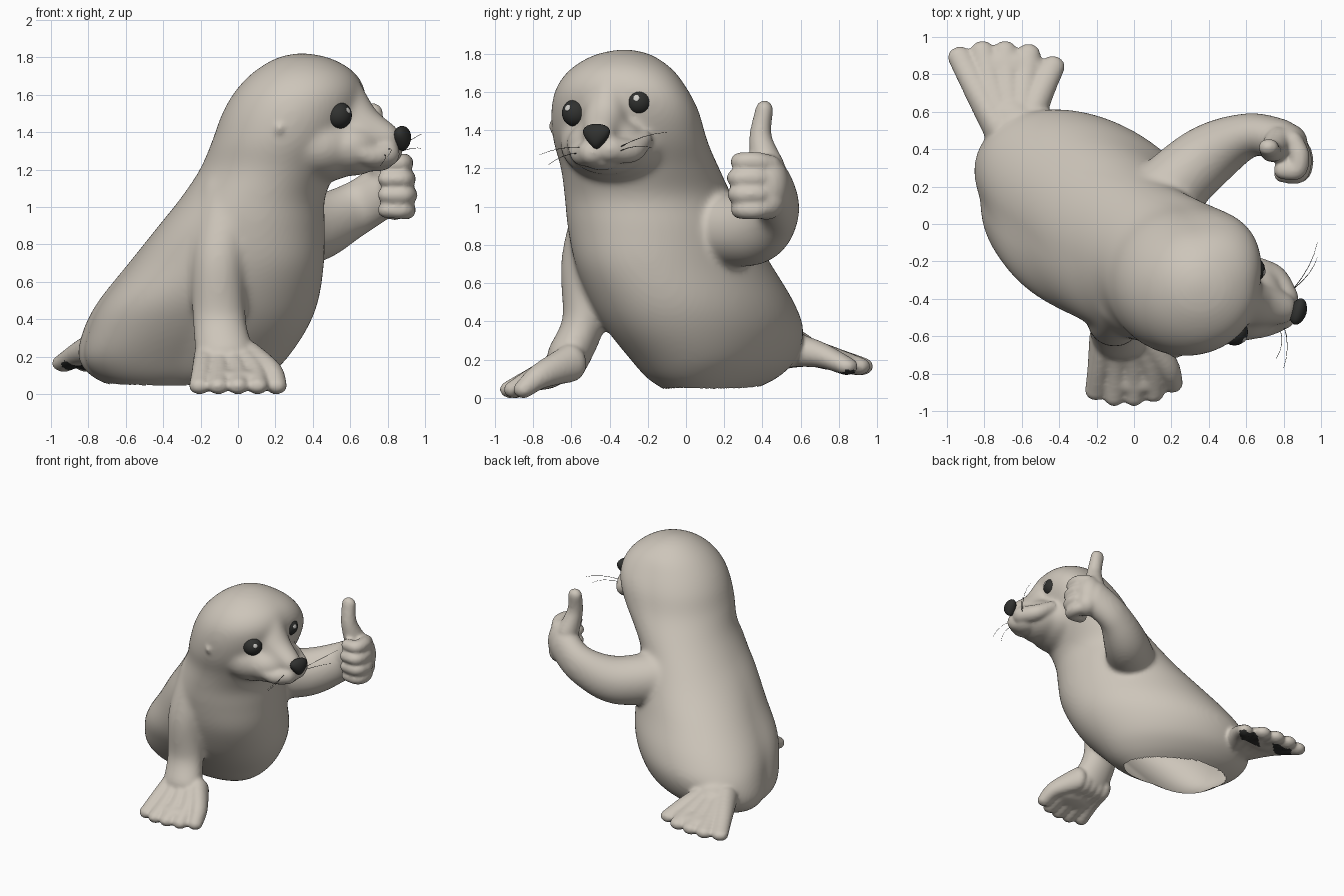
import bpy, bmesh, math
from mathutils import Matrix, Vector


def material(name, color):
    m = bpy.data.materials.new(name)
    m.diffuse_color = (*color, 1)
    return m


FUR = material("warm_grey_fur", (0.61, 0.56, 0.49))
DARK = material("near_black", (0.03, 0.031, 0.029))
GLINT = material("eye_glint", (0.62, 0.61, 0.58))
FACING = Matrix.Rotation(math.radians(-17), 4, 'Z')   # direction of the head


def make(name, bm, mat):
    bmesh.ops.recalc_face_normals(bm, faces=bm.faces[:])
    for f in bm.faces:
        f.smooth = True
    me = bpy.data.meshes.new(name)
    bm.to_mesh(me)
    bm.free()
    ob = bpy.data.objects.new(name, me)
    bpy.context.collection.objects.link(ob)
    me.materials.append(mat)
    return ob


def bake(ob):
    bpy.ops.object.select_all(action='DESELECT')
    ob.select_set(True)
    bpy.context.view_layer.objects.active = ob
    bpy.ops.object.convert(target='MESH')


def fuse(ob, iterations):
    """Merge overlapping volumes into one skin and soften it."""
    rm = ob.modifiers.new("fuse", 'REMESH')
    rm.mode = 'VOXEL'
    rm.voxel_size = 0.0135
    rm.use_smooth_shade = True
    sm = ob.modifiers.new("soften", 'SMOOTH')
    sm.factor = 0.5
    sm.iterations = iterations
    bake(ob)


def ball(bm, c, r, rot=None):
    r = r if isinstance(r, tuple) else (r, r, r)
    mtx = Matrix.Translation(c) @ (rot or Matrix()) @ Matrix.Diagonal((*r, 1))
    return bmesh.ops.create_icosphere(bm, subdivisions=3, radius=1, matrix=mtx)["verts"]


def catmull(pts, steps):
    """Smooth interpolation of any-length tuples."""
    out = []
    for i in range(len(pts) - 1):
        p0, p1, p2, p3 = (pts[max(0, min(len(pts) - 1, i + k))] for k in (-1, 0, 1, 2))
        for s in range(steps):
            t = s / steps
            out.append([0.5 * (2 * b + (c - a) * t + (2 * a - 5 * b + 4 * c - d) * t * t
                               + (3 * b - a - 3 * c + d) * t ** 3)
                        for a, b, c, d in zip(p0, p1, p2, p3)])
    return out + [list(pts[-1])]


def limb(bm, pts, steps=9):
    """Chain of ellipsoids along (x, y, z, rx, ry, rz) points."""
    for p in catmull(pts, steps):
        ball(bm, p[:3], tuple(p[3:]))


bm = bmesh.new()

# torso and head slices: z, xmin, xmax, ymin, ymax, skew, hip bulge, brow bulge
slices = [
    (0.035, -0.66, 0.06, -0.10, 0.33, 0.35, 0.10, 0), (0.10, -0.79, 0.17, -0.20, 0.47, 0.35, 0.13, 0),
    (0.20, -0.855, 0.27, -0.29, 0.575, 0.33, 0.15, 0), (0.35, -0.825, 0.37, -0.41, 0.615, 0.32, 0.15, 0),
    (0.50, -0.745, 0.43, -0.50, 0.565, 0.28, 0.12, 0), (0.70, -0.585, 0.46, -0.58, 0.445, 0.25, 0.07, 0),
    (0.90, -0.425, 0.465, -0.62, 0.325, 0.15, 0.03, 0), (1.05, -0.305, 0.465, -0.635, 0.245, 0.1, 0.01, 0),
    (1.20, -0.205, 0.53, -0.655, 0.175, 0.05, 0, 0.02), (1.35, -0.14, 0.61, -0.695, 0.105, 0, 0, 0.05),
    (1.50, -0.085, 0.66, -0.705, 0.055, 0, 0, 0.07), (1.62, -0.015, 0.67, -0.68, -0.005, 0, 0, 0.06),
    (1.72, 0.08, 0.62, -0.605, -0.075, 0, 0, 0.03), (1.792, 0.195, 0.505, -0.485, -0.175, 0, 0, 0),
    (1.822, 0.30, 0.38, -0.36, -0.28, 0, 0, 0)]
N = 56
rings = []
for z, x0, x1, y0, y1, k, hip, brow in catmull(slices, 5):
    ring = []
    for i in range(N):
        a = 2 * math.pi * i / N
        u = math.cos(a)
        v = math.sqrt(1 - k * k) * math.sin(a) - k * u
        push = 1.4 * (brow * max(0, u) * max(0, v) - hip * max(0, -u) * max(0, -v))
        ring.append(bm.verts.new(((x0 + x1) / 2 + (x1 - x0) / 2 * u + push,
                                  (y0 + y1) / 2 + (y1 - y0) / 2 * v + push, z)))
    rings.append(ring)
for r0, r1 in zip(rings, rings[1:]):
    for i in range(N):
        j = (i + 1) % N
        bm.faces.new((r0[i], r0[j], r1[j], r1[i]))
bm.faces.new(rings[0][::-1])
bm.faces.new(rings[-1])

# cheeks, muzzle base, and brow running down the bridge of the snout
ball(bm, (0.44, -0.375, 1.33), (0.26, 0.29, 0.20), FACING)
ball(bm, (0.61, -0.41, 1.32), (0.19, 0.22, 0.155), FACING)
limb(bm, [(0.50, -0.40, 1.56, 0.19, 0.13, 0.18), (0.63, -0.425, 1.44, 0.14, 0.12, 0.13),
          (0.785, -0.45, 1.365, 0.09, 0.09, 0.09)])

# upper limbs: propping flipper, raised arm, root of the tail flipper
limb(bm, [(-0.04, -0.40, 1.05, 0.17, 0.17, 0.17), (-0.10, -0.50, 0.72, 0.15, 0.155, 0.15),
          (-0.10, -0.535, 0.40, 0.145, 0.115, 0.12), (-0.07, -0.615, 0.215, 0.16, 0.115, 0.115)])
limb(bm, [(0.08, 0.08, 0.90, 0.20, 0.20, 0.20), (0.37, 0.345, 0.875, 0.175, 0.175, 0.185),
          (0.61, 0.475, 0.98, 0.125, 0.12, 0.155), (0.78, 0.45, 1.09, 0.115, 0.115, 0.155)])
limb(bm, [(-0.62, 0.42, 0.27, 0.17, 0.10, 0.12), (-0.65, 0.58, 0.255, 0.14, 0.10, 0.10)])
core = make("core", bm, FUR)
fuse(core, 26)

bm = bmesh.new()
bm.from_mesh(core.data)
bpy.data.objects.remove(core)

# chin, and lip pads running up to the mouth corners
ball(bm, (0.735, -0.44, 1.245), (0.10, 0.10, 0.055), FACING)
limb(bm, [(0.81, -0.40, 1.30, 0.07, 0.085, 0.07), (0.755, -0.29, 1.295, 0.065, 0.07, 0.065),
          (0.66, -0.225, 1.35, 0.05, 0.05, 0.05)], 6)
limb(bm, [(0.795, -0.49, 1.285, 0.07, 0.075, 0.07), (0.70, -0.54, 1.275, 0.065, 0.065, 0.06),
          (0.58, -0.575, 1.33, 0.05, 0.05, 0.05)], 6)

# toes of the propping flipper
for i, (tx, ty) in enumerate([(-0.205, -0.89), (-0.105, -0.92), (0.0, -0.92), (0.105, -0.90), (0.205, -0.85)]):
    sx = -0.17 + 0.06 * i
    limb(bm, [(sx, -0.61, 0.18, 0.07, 0.09, 0.10), ((sx + tx) / 2 + 0.01 * i, -0.76, 0.115, 0.062, 0.07, 0.068),
              (tx, ty, 0.044, 0.058, 0.055, 0.046)], 7)
ball(bm, (0, -0.78, 0.09), (0.20, 0.13, 0.05))

# toes of the tail flipper
for i, (tx, ty) in enumerate([(-0.93, 0.89), (-0.81, 0.92), (-0.69, 0.92), (-0.565, 0.905), (-0.435, 0.84)]):
    sx = -0.73 + 0.04 * i
    limb(bm, [(sx, 0.52, 0.26, 0.08, 0.10, 0.10), ((sx + tx) / 2, 0.70, 0.225, 0.075, 0.07, 0.068),
              (tx, ty, 0.165, 0.067, 0.06, 0.047)], 7)
ball(bm, (-0.68, 0.78, 0.195), (0.24, 0.14, 0.05))

# palm, curled fingers and thumb
ball(bm, (0.82, 0.43, 1.11), (0.11, 0.11, 0.165))
ball(bm, (0.84, 0.42, 1.03), (0.09, 0.10, 0.10))
ball(bm, (0.83, 0.35, 1.10), (0.07, 0.07, 0.12))
for fz, fy, s in [(1.235, 0.29, 0.85), (1.15, 0.272, 1), (1.065, 0.275, 1.1), (0.985, 0.292, 1.0)]:
    limb(bm, [(0.85, 0.44, fz * 0.9 + 0.11, 0.055, 0.055, 0.05),
              (0.82 + 0.075 * s, 0.365, fz, 0.055, 0.06, 0.052),
              (0.80 + 0.08 * s, fy, fz, 0.054, 0.054, 0.05),
              (0.795, fy, fz, 0.05, 0.052, 0.045)], 6)
limb(bm, [(0.77, 0.43, 1.20, 0.08, 0.09, 0.09), (0.735, 0.39, 1.36, 0.06, 0.06, 0.06),
          (0.72, 0.41, 1.505, 0.055, 0.047, 0.052)])

# small ear flaps
ball(bm, (0.22, -0.695, 1.42), (0.028, 0.022, 0.035), FACING)
ball(bm, (0.455, 0.02, 1.54), (0.035, 0.022, 0.035), FACING)

skin = make("seal_body", bm, FUR)
fuse(skin, 6)
skin.data.materials.clear()
skin.data.materials.append(FUR)
skin.data.materials.append(DARK)

# open underside, and dark pads under the tail flipper
bm = bmesh.new()
bm.from_mesh(skin.data)
for f in bm.faces:
    c = f.calc_center_median()
    p = (c.y - c.x) / math.sqrt(2)
    pad = f.normal.z < -0.5 and 0.74 < c.y < 0.88 and (0.86 < p < 1.0 or 1.1 < p < 1.24)
    f.material_index = 1 if pad else 0
    f.smooth = True
hole = [f for f in bm.faces if f.normal.z < -0.9 and f.calc_center_median().z < 0.06
        and f.calc_center_median().y > -0.3]
bmesh.ops.delete(bm, geom=hole, context='FACES')
bm.to_mesh(skin.data)
bm.free()

# eyes with glints
for side, c, g in [("right", (0.537, -0.577, 1.49), (0.70, -0.55, 0.35)),
                   ("left", (0.628, -0.245, 1.55), (0.93, -0.20, 0.25))]:
    bm = bmesh.new()
    ball(bm, c, 0.073)
    make(side + "_eye", bm, DARK)
    n = Vector(g).normalized()
    bm = bmesh.new()
    ball(bm, Vector(c) + n * 0.073, (0.017, 0.017, 0.004), n.to_track_quat('Z', 'Y').to_matrix().to_4x4())
    make(side + "_eye_glint", bm, GLINT)

# nose, wider at the top
bm = bmesh.new()
for v in ball(bm, (0, 0, 0), 1):
    v.co = Vector((v.co.x * 0.045, v.co.y * 0.088 * (0.75 + 0.4 * v.co.z), v.co.z * 0.066))
bm.transform(Matrix.Translation((0.878, -0.468, 1.368)) @ FACING)
make("nose", bm, DARK)

# whiskers
cu = bpy.data.curves.new("whiskers", 'CURVE')
cu.dimensions = '3D'
cu.bevel_depth = 0.002
cu.bevel_resolution = 0
for a, b in [((0.80, -0.54, 1.31), (0.80, -0.77, 1.27)), ((0.78, -0.56, 1.28), (0.76, -0.72, 1.22)),
             ((0.85, -0.35, 1.31), (0.98, -0.10, 1.39)), ((0.85, -0.35, 1.29), (0.98, -0.18, 1.31))]:
    sp = cu.splines.new('POLY')
    sp.points.add(4)
    for i, p in enumerate(sp.points):
        t = i / 4
        q = Vector(a).lerp(Vector(b), t) + Vector((0.02, 0, 0.015)) * 4 * t * (1 - t)
        p.co = (*q, 1)
        p.radius = 1 - 0.6 * t
wh = bpy.data.objects.new("whiskers", cu)
bpy.context.collection.objects.link(wh)
cu.materials.append(DARK)
bake(wh)
